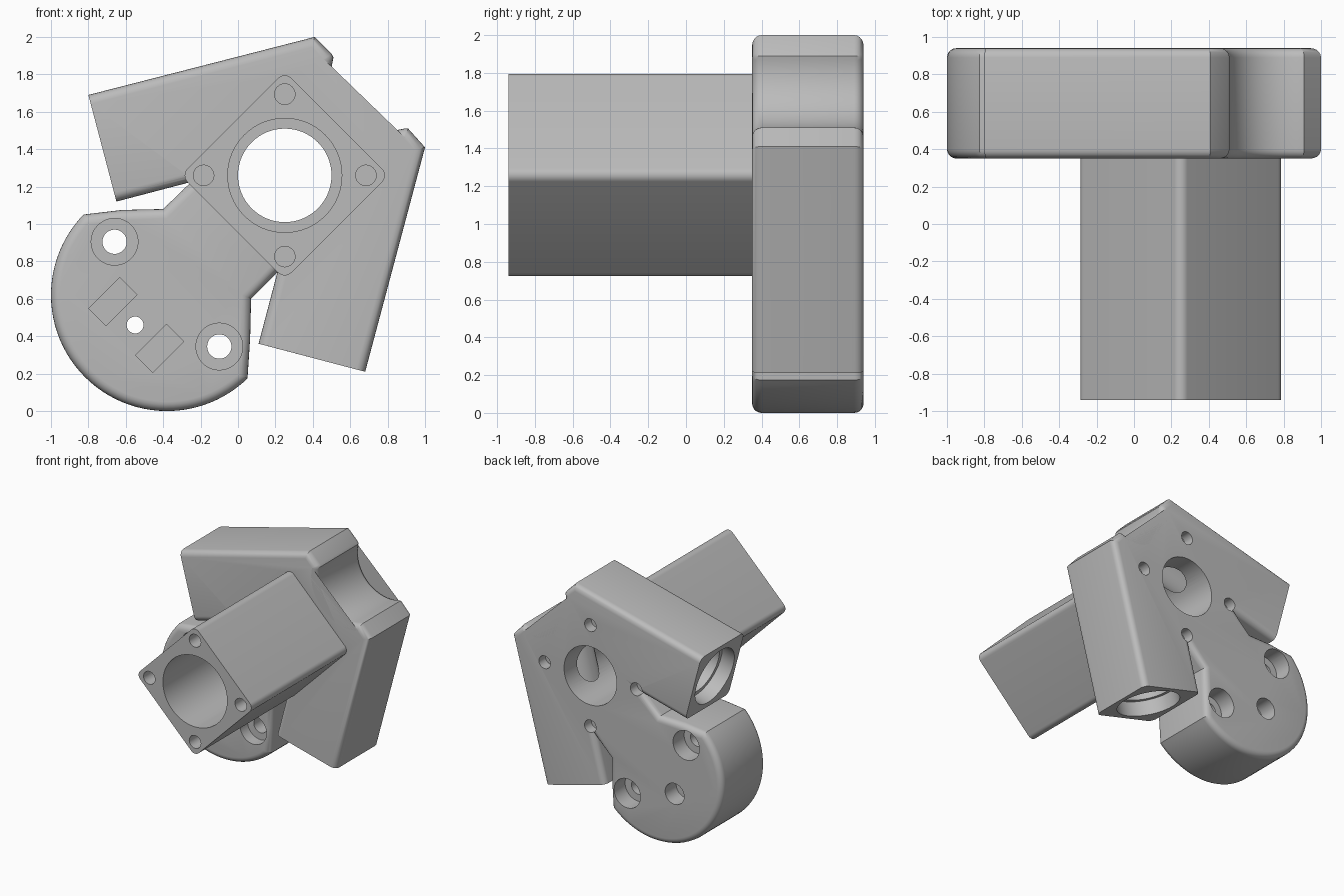
import bpy, bmesh, math
from mathutils import Matrix, Vector

cube = bpy.data.objects.get("Cube")
if cube:
    bpy.data.objects.remove(cube, do_unlink=True)

FRONT, BACK, TUBE_END = 0.35, 0.94, -0.94
MID = (FRONT + BACK) / 2
CX, CZ = 0.25, 1.26          # main bore axis

grey = bpy.data.materials.new("machined grey")
grey.use_nodes = True
grey.diffuse_color = (0.5, 0.5, 0.5, 1)
grey.node_tree.nodes["Principled BSDF"].inputs["Base Color"].default_value = (0.5, 0.5, 0.5, 1)


def finish(bm, name):
    bmesh.ops.recalc_face_normals(bm, faces=bm.faces)
    mesh = bpy.data.meshes.new(name)
    bm.to_mesh(mesh)
    bm.free()
    mesh.materials.append(grey)
    obj = bpy.data.objects.new(name, mesh)
    bpy.context.collection.objects.link(obj)
    return obj


def arc(x, z, r, a0, a1, n):
    steps = [math.radians(a0 + (a1 - a0) * i / n) for i in range(n + 1)]
    return [(x + r * math.cos(a), z + r * math.sin(a)) for a in steps]


def prism(points, y0, y1):
    bm = bmesh.new()
    face = bm.faces.new([bm.verts.new((x, y0, z)) for x, z in points])
    new = bmesh.ops.extrude_face_region(bm, geom=[face])["geom"]
    verts = [v for v in new if isinstance(v, bmesh.types.BMVert)]
    bmesh.ops.translate(bm, verts=verts, vec=(0, y1 - y0, 0))
    return bm


def cylinder(start, end, r, sides=48):
    start, end = Vector(start), Vector(end)
    axis = end - start
    turn = axis.to_track_quat("Z", "Y").to_matrix().to_4x4()
    bm = bmesh.new()
    bmesh.ops.create_cone(bm, cap_ends=True, segments=sides, radius1=r, radius2=r,
                          depth=axis.length,
                          matrix=Matrix.Translation((start + end) / 2) @ turn)
    return finish(bm, "cutter")


def hole(x, z, r, y0, y1, sides=48):
    return cylinder((x, y0, z), (x, y1, z), r, sides)


def combine(target, tool, operation):
    mod = target.modifiers.new("combine", "BOOLEAN")
    mod.operation, mod.object, mod.solver = operation, tool, "EXACT"
    bpy.context.view_layer.objects.active = target
    bpy.ops.object.modifier_apply(modifier=mod.name)
    bpy.data.objects.remove(tool, do_unlink=True)


# Body outline: two arms, rounded foot and scooped corner
outline = [(-0.80, 1.69), (-0.65, 1.12), (-0.25, 1.225), (-0.40, 1.08), (-0.62, 1.075)]
outline += arc(-0.38, 0.62, 0.62, 136, 314, 48)
outline += [(0.065, 0.39), (0.07, 0.60), (0.21, 0.74), (0.11, 0.36), (0.68, 0.21),
            (1.0, 1.41), (0.91, 1.51)]
outline += arc(0.81, 1.81, 0.31, -75, -195, 28)
outline += [(0.50, 1.91), (0.41, 2.0)]
bm = prism(outline, FRONT, BACK)

# Round the front and back rims, leaving the arm ends sharp
arm_ends = [Vector((-0.725, MID, 1.405)), Vector((0.395, MID, 0.285))]
rim = []
for e in bm.edges:
    a, b = (v.co for v in e.verts)
    middle = (a + b) / 2
    middle.y = MID
    if abs(a.y - b.y) < 0.01 and all((middle - p).length > 0.05 for p in arm_ends):
        rim.append(e)
bmesh.ops.bevel(bm, geom=rim, offset=0.05, segments=5, profile=0.5,
                affect="EDGES", clamp_overlap=False)
body = finish(bm, "valve_body")

# Square tube standing on a corner, with rounded long edges
inner = 0.485
diamond = []
for k in range(4):
    a = 90 * k
    x, z = CX + inner * math.cos(math.radians(a)), CZ + inner * math.sin(math.radians(a))
    diamond += arc(x, z, 0.05, a - 45, a + 45, 8)
combine(body, finish(prism(diamond, TUBE_END, FRONT + 0.01), "square_tube"), "UNION")

# Stepped main bore and blind bolt holes on both ends
cutters = [hole(CX, CZ, 0.25, -1.1, 1.1, 64), hole(CX, CZ, 0.305, -1.1, FRONT, 64)]
for dx, dz in ((0, 1), (0, -1), (1, 0), (-1, 0)):
    x, z = CX + 0.434 * dx, CZ + 0.434 * dz
    cutters += [hole(x, z, 0.055, -1.1, -0.6, 24), hole(x, z, 0.055, 0.85, 1.1, 24)]

# Stepped ports running down each arm
c, s = math.cos(math.radians(15)), math.sin(math.radians(15))
for end, way in zip(arm_ends, (Vector((c, 0, s)), Vector((s, 0, c)))):
    for r, depth in ((0.25, 0.12), (0.215, 0.24), (0.19, 1.06)):
        cutters.append(cylinder(end - way * 0.05, end + way * depth, r))

# Foot: screw holes, centre pin hole and slanted pockets
for x, z in ((-0.66, 0.905), (-0.10, 0.345)):
    cutters += [hole(x, z, 0.065, 0.2, 1.1, 32), hole(x, z, 0.125, 0.2, FRONT + 0.1),
                hole(x, z, 0.125, BACK - 0.15, 1.1)]
cutters += [hole(-0.55, 0.46, 0.045, 0.2, 1.1, 32), hole(-0.55, 0.46, 0.09, BACK - 0.15, 1.1)]
for x, z in ((-0.67, 0.585), (-0.42, 0.335)):
    u, v = 0.083, 0.046
    corners = [(x + u + v, z + u - v), (x + u - v, z + u + v),
               (x - u - v, z - u + v), (x - u + v, z - u - v)]
    cutters.append(finish(prism(corners, 0.2, FRONT + 0.1), "cutter"))

for tool in cutters:
    combine(body, tool, "DIFFERENCE")

bpy.ops.object.select_all(action="DESELECT")
body.select_set(True)
bpy.context.view_layer.objects.active = body
bpy.ops.object.shade_smooth_by_angle(angle=math.radians(30))
